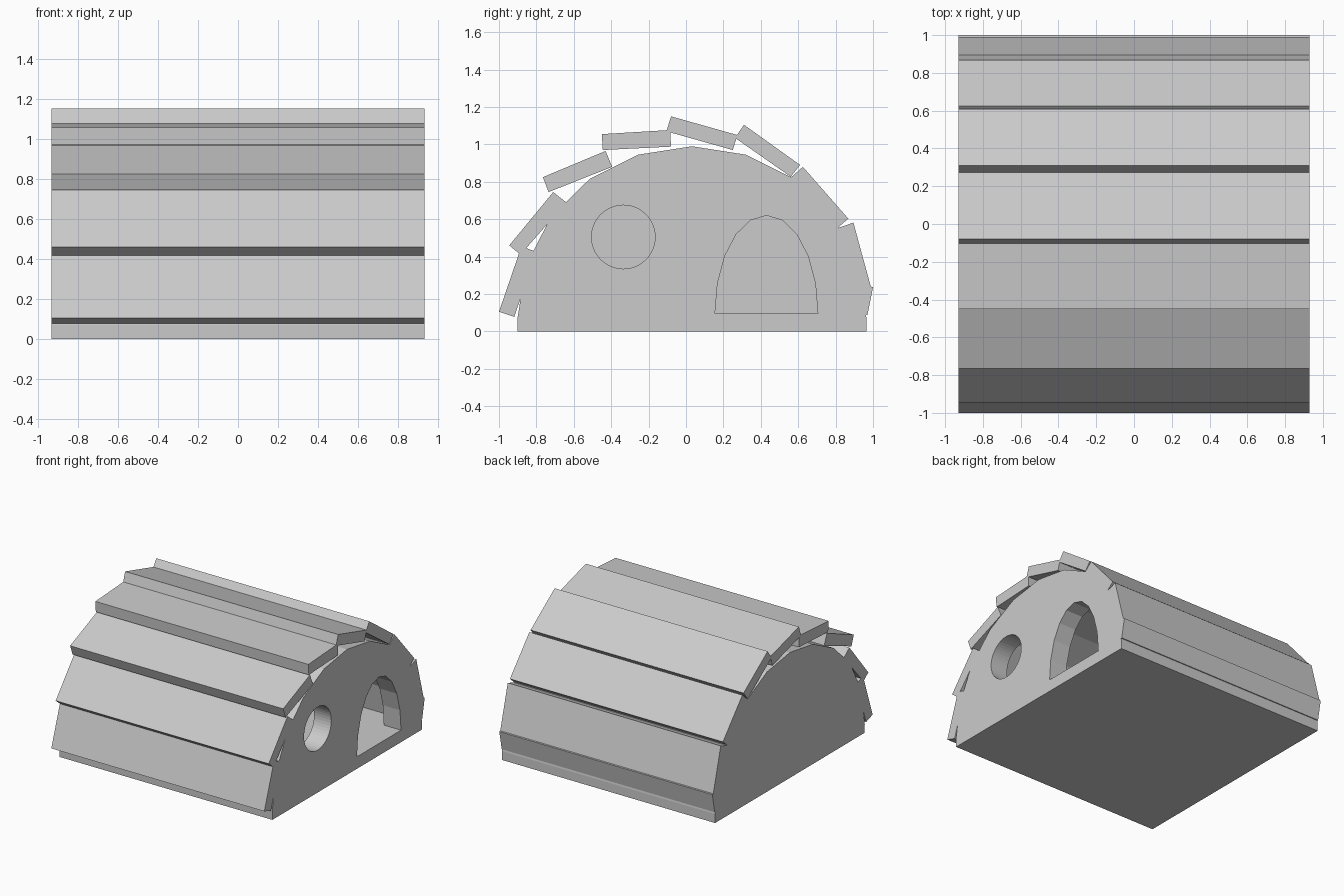
import bpy, bmesh
from math import sin, cos, pi

if "Cube" in bpy.data.objects:
    bpy.data.objects.remove(bpy.data.objects["Cube"])

HALF = 0.93  # half the hut's length along x


def extrude(name, pts, x0, x1):
    """Prism along x from a (y, z) outline."""
    bm = bmesh.new()
    a = [bm.verts.new((x0, y, z)) for y, z in pts]
    b = [bm.verts.new((x1, y, z)) for y, z in pts]
    n = len(pts)
    bm.faces.new(a)
    bm.faces.new(b[::-1])
    for i in range(n):
        j = (i + 1) % n
        bm.faces.new((a[i], b[i], b[j], a[j]))
    bmesh.ops.recalc_face_normals(bm, faces=bm.faces)
    me = bpy.data.meshes.new(name)
    bm.to_mesh(me)
    bm.free()
    ob = bpy.data.objects.new(name, me)
    bpy.context.collection.objects.link(ob)
    return ob


def arch(cy, cz, ry, rz, n=10):
    return [(cy + ry * cos(pi * i / n), cz + rz * sin(pi * i / n)) for i in range(n + 1)]


# Barrel-shaped body with solid floor
body = extrude("hut_body", [(-0.9, 0), (0.965, 0)] + arch(0.032, 0.07, 0.933, 0.92), -HALF, HALF)

# Cutters: room, arched doorway, round window
room = [(y, max(z, 0.095)) for y, z in arch(0.032, 0.07, 0.835, 0.82)]
window = [(-0.335 + 0.17 * cos(pi * i / 24), 0.505 + 0.17 * sin(pi * i / 24)) for i in range(48)]
cutters = [
    extrude("room_cutter", room, -HALF + 0.15, HALF - 0.15),
    extrude("door_cutter", arch(0.43, 0.095, 0.275, 0.525), HALF - 0.25, HALF + 0.2),
    extrude("window_cutter", window, HALF - 0.25, HALF + 0.2),
]
bpy.context.view_layer.objects.active = body
for c in cutters:
    m = body.modifiers.new(c.name, 'BOOLEAN')
    m.operation, m.solver, m.object = 'DIFFERENCE', 'EXACT', c
    bpy.ops.object.modifier_apply(modifier=m.name)
    bpy.data.objects.remove(c)

# Overlapping roof planks, front to back: cross-section corners (y, z)
planks = [
    [(-1.0, 0.105), (-0.918, 0.078), (-0.80, 0.425), (-0.88, 0.455)],
    [(-0.945, 0.46), (-0.885, 0.41), (-0.64, 0.69), (-0.71, 0.745)],
    [(-0.765, 0.825), (-0.735, 0.745), (-0.395, 0.88), (-0.43, 0.965)],
    [(-0.45, 1.055), (-0.445, 0.97), (-0.08, 0.988), (-0.085, 1.077)],
    [(-0.08, 1.15), (-0.105, 1.07), (0.25, 0.97), (0.275, 1.05)],
    [(0.31, 1.105), (0.262, 1.035), (0.56, 0.827), (0.61, 0.89)],
    [(0.625, 0.88), (0.56, 0.823), (0.80, 0.545), (0.868, 0.603)],
    [(0.895, 0.582), (0.81, 0.552), (0.91, 0.20), (0.993, 0.222)],
    [(1.0, 0.238), (0.915, 0.25), (0.90, 0.087), (0.97, 0.087)],
]
for i, p in enumerate(planks):
    extrude(f"roof_plank_{i + 1}", p, -HALF, HALF)
